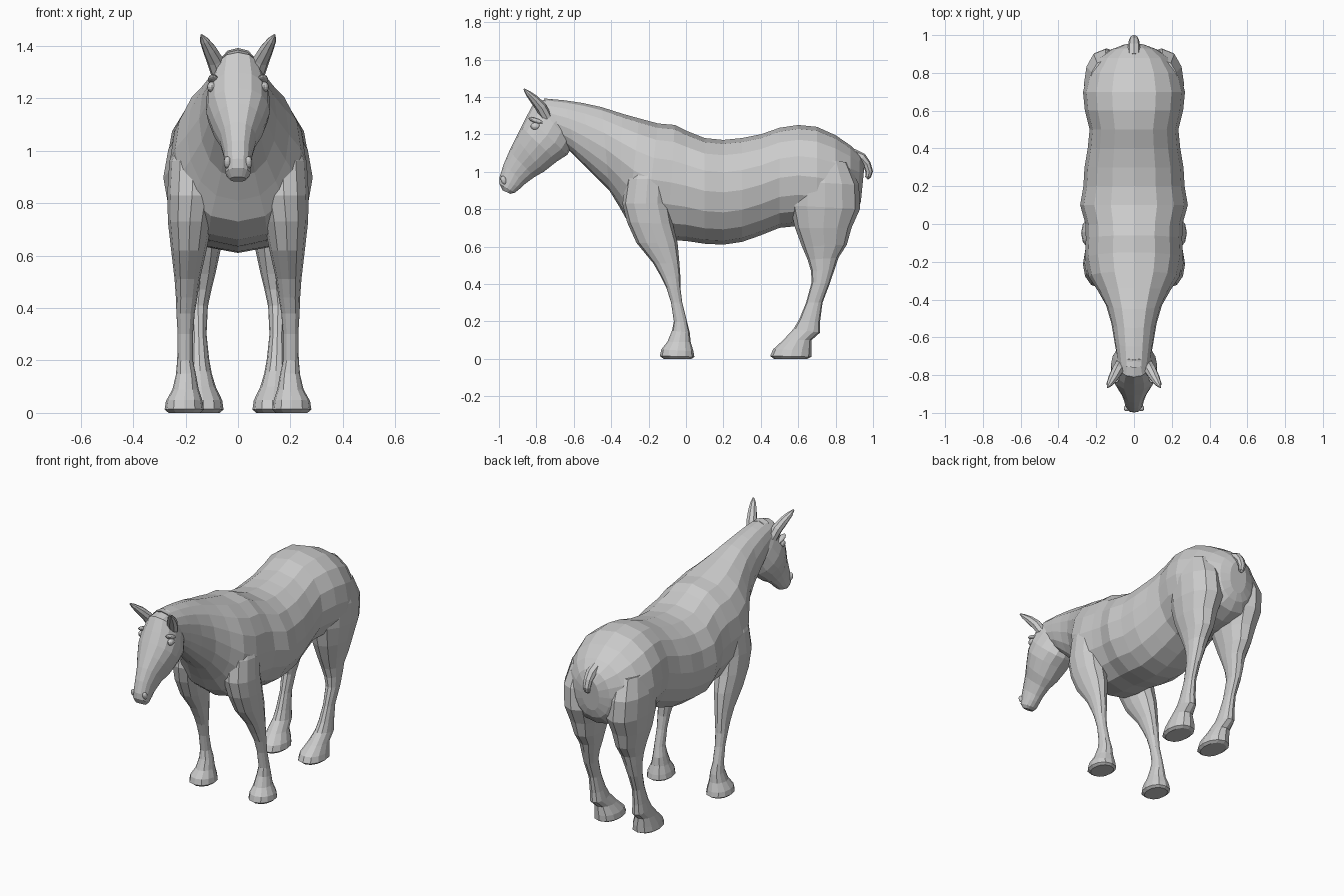
import bpy, bmesh, math
from mathutils import Vector


def loft(name, rings, n=16, e=0.88, side=1):
    """Skin oval rings: (front/top y, z, back/bottom y, z, inner x, outer x)."""
    bm = bmesh.new()
    loops = []
    for ya, za, yb, zb, xi, xo in rings:
        cx, w = (xi + xo) / 2, (xo - xi) / 2
        loop = []
        for i in range(n):
            t = 2 * math.pi * i / n
            c, s = math.cos(t), math.sin(t)
            x = cx + w * math.copysign(abs(s) ** e, s)
            loop.append(bm.verts.new((side * x,
                                      (ya + yb) / 2 + c * (ya - yb) / 2,
                                      (za + zb) / 2 + c * (za - zb) / 2)))
        loops.append(loop)
    for a, b in zip(loops, loops[1:]):
        for i in range(n):
            j = (i + 1) % n
            bm.faces.new((a[i], a[j], b[j], b[i]))
    bm.faces.new(loops[0])
    bm.faces.new(loops[-1])
    bmesh.ops.recalc_face_normals(bm, faces=bm.faces)
    return finish(name, bm)


def tube(name, path, n=8):
    """Round tube through (x, y, z, radius across x, radius other way)."""
    bm = bmesh.new()
    pts = [Vector(p[:3]) for p in path]
    loops = []
    for k, p in enumerate(path):
        d = (pts[min(k + 1, len(pts) - 1)] - pts[max(k - 1, 0)]).normalized()
        v = d.cross(Vector((1, 0, 0))).normalized()
        u = v.cross(d).normalized()
        loops.append([bm.verts.new(pts[k] + u * p[3] * math.cos(2 * math.pi * i / n)
                                   + v * p[4] * math.sin(2 * math.pi * i / n)) for i in range(n)])
    for a, b in zip(loops, loops[1:]):
        for i in range(n):
            j = (i + 1) % n
            bm.faces.new((a[i], a[j], b[j], b[i]))
    bm.faces.new(loops[0])
    bm.faces.new(loops[-1])
    bmesh.ops.recalc_face_normals(bm, faces=bm.faces)
    return finish(name, bm)


def ball(name, loc, scale, rot=(0, 0, 0)):
    bpy.ops.mesh.primitive_uv_sphere_add(segments=12, ring_count=8, radius=1, location=loc, rotation=rot)
    ob = bpy.context.object
    ob.name = name
    ob.scale = scale
    return ob


def finish(name, bm):
    me = bpy.data.meshes.new(name)
    bm.to_mesh(me)
    bm.free()
    ob = bpy.data.objects.new(name, me)
    bpy.context.collection.objects.link(ob)
    return ob


def sym(rows):
    return [(a, b, c, d, -w, w) for a, b, c, d, w in rows]


# Trunk and neck, rump to poll
loft("trunk_and_neck", sym([
    (.955, 1.04, .935, .84, .06), (.93, 1.09, .92, .79, .12), (.88, 1.14, .88, .74, .19),
    (.8, 1.195, .8, .71, .245), (.7, 1.24, .7, .70, .27), (.6, 1.25, .6, .71, .26),
    (.5, 1.235, .5, .70, .235), (.4, 1.2, .4, .66, .245), (.3, 1.18, .3, .625, .262),
    (.2, 1.17, .2, .61, .268), (.1, 1.18, .1, .615, .285), (0, 1.22, 0, .63, .257),
    (-.06, 1.25, -.1, .635, .255), (-.15, 1.258, -.22, .66, .26), (-.25, 1.285, -.31, .73, .24),
    (-.34, 1.31, -.355, .81, .195), (-.45, 1.345, -.41, .90, .148), (-.55, 1.367, -.5, .99, .12),
    (-.65, 1.382, -.58, 1.07, .105), (-.76, 1.392, -.64, 1.13, .09)]))

# Head, poll to muzzle
loft("head", sym([
    (-.72, 1.39, -.615, 1.20, .075), (-.81, 1.375, -.605, 1.14, .10), (-.85, 1.30, -.635, 1.09, .122),
    (-.88, 1.24, -.69, 1.055, .122), (-.91, 1.18, -.76, 1.0, .098), (-.945, 1.11, -.81, .972, .07),
    (-.975, 1.04, -.86, .935, .055), (-.997, .97, -.885, .912, .05), (-.998, .935, -.915, .888, .047),
    (-.98, .90, -.94, .882, .032)]))

front_leg = [
    (-.27, 1.08, -.12, 1.08, .10, .215), (-.32, .96, -.09, .96, .08, .262),
    (-.34, .83, -.09, .83, .08, .27), (-.315, .73, -.07, .72, .10, .267),
    (-.265, .62, -.045, .62, .12, .255), (-.175, .51, -.035, .51, .145, .242),
    (-.135, .44, -.03, .44, .155, .237), (-.105, .38, -.03, .38, .165, .235),
    (-.08, .30, -.02, .30, .172, .23), (-.065, .2, .005, .2, .172, .232),
    (-.075, .15, .02, .14, .16, .237), (-.10, .09, .025, .09, .15, .25),
    (-.132, .05, .04, .04, .135, .275), (-.14, .015, .045, .01, .13, .28), (-.12, 0, .03, 0, .145, .265)]

hind_leg = [
    (.60, 1.08, .87, 1.05, .06, .235), (.56, .95, .925, .93, .04, .265),
    (.555, .82, .93, .80, .03, .26), (.583, .70, .885, .70, .05, .24),
    (.62, .60, .86, .61, .07, .215), (.65, .53, .815, .54, .085, .20),
    (.668, .47, .795, .48, .10, .195), (.672, .41, .768, .40, .115, .19),
    (.642, .30, .73, .30, .12, .18), (.605, .21, .717, .20, .11, .185),
    (.575, .16, .717, .14, .10, .19), (.52, .10, .672, .10, .085, .195),
    (.465, .05, .672, .045, .06, .205), (.45, .015, .67, .01, .055, .21), (.47, 0, .65, 0, .07, .195)]

# Paired parts
for side, tag in ((1, "right"), (-1, "left")):
    loft("front_leg_" + tag, front_leg, 12, side=side)
    loft("hind_leg_" + tag, hind_leg, 12, side=side)
    tube("ear_" + tag, [(side * .07, -.745, 1.29, .032, .03), (side * .088, -.775, 1.345, .032, .03),
                        (side * .108, -.81, 1.385, .027, .025), (side * .128, -.845, 1.42, .018, .015),
                        (side * .14, -.866, 1.442, .004, .004)])
    ball("eye_" + tag, (side * .1, -.805, 1.243), (.018, .026, .02))
    ball("brow_" + tag, (side * .095, -.80, 1.272), (.02, .045, .013), (math.radians(-20), 0, 0))
    ball("nostril_" + tag, (side * .04, -.975, .955), (.014, .015, .024), (math.radians(20), 0, 0))

# Docked tail
tube("tail", [(0, .89, 1.09, .035, .035), (0, .94, 1.07, .033, .03), (0, .967, 1.04, .028, .022),
              (0, .98, 1.0, .024, .02), (0, .974, .975, .02, .016), (0, .965, .965, .01, .01)])
